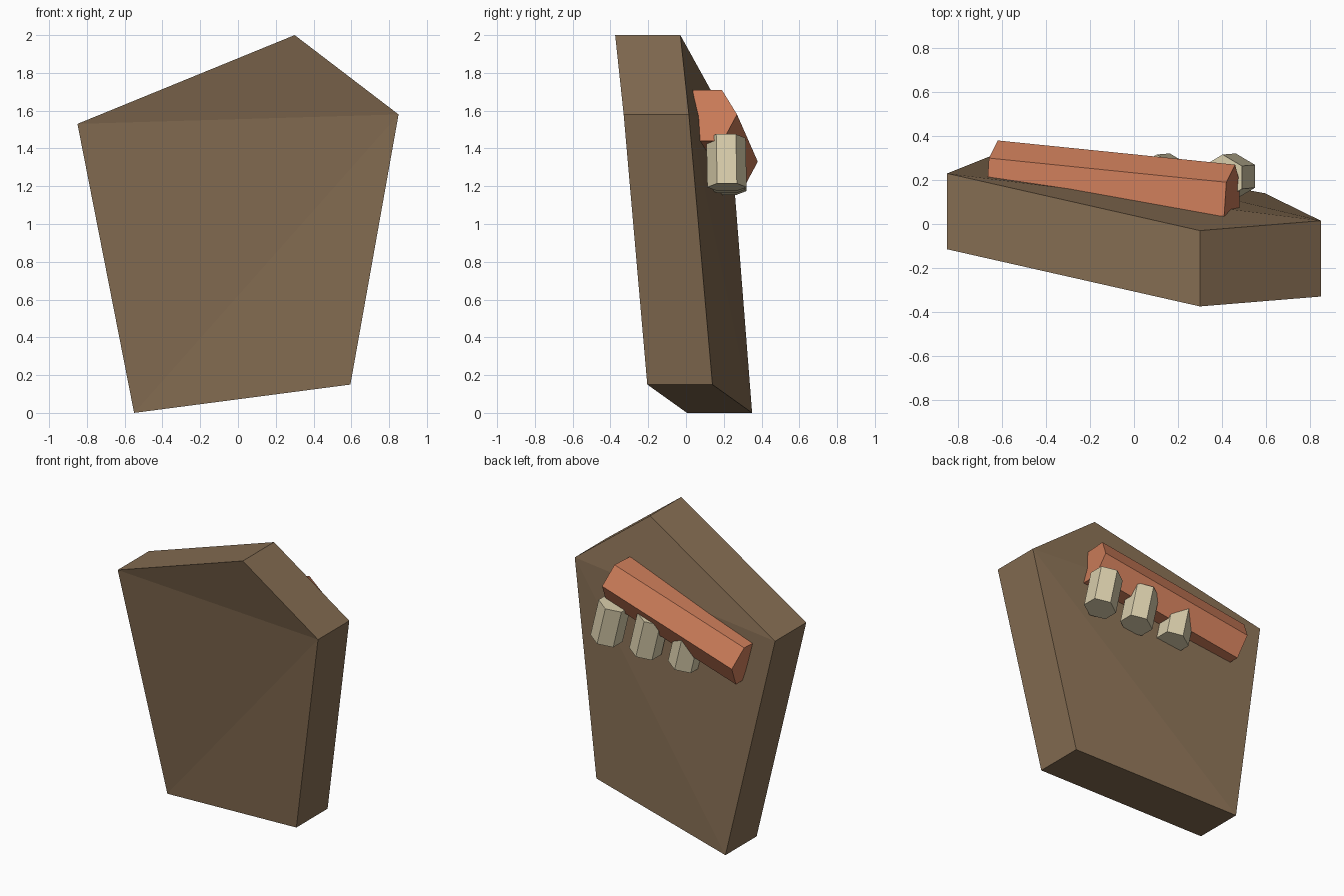
import bpy
import bmesh
import math
from mathutils import Vector, Matrix

default_cube = bpy.data.objects.get("Cube")
if default_cube:
    bpy.data.objects.remove(default_cube, do_unlink=True)


def make_material(name, rgb):
    mat = bpy.data.materials.new(name)
    mat.use_nodes = True
    color = (*rgb, 1.0)
    mat.diffuse_color = color
    mat.node_tree.nodes["Principled BSDF"].inputs["Base Color"].default_value = color
    return mat


def make_prism(name, ring, offset, material, fan_caps=False):
    """Sweep a closed ring of points along an offset and cap both ends."""
    bm = bmesh.new()
    near = [bm.verts.new(p) for p in ring]
    far = [bm.verts.new(Vector(p) + Vector(offset)) for p in ring]
    count = len(ring)
    for i in range(count):
        j = (i + 1) % count
        bm.faces.new((near[i], near[j], far[j], far[i]))
    for cap in (near, far):
        if fan_caps:
            for i in range(1, count - 1):
                bm.faces.new((cap[0], cap[i], cap[i + 1]))
        else:
            bm.faces.new(cap)
    bmesh.ops.recalc_face_normals(bm, faces=bm.faces[:])
    mesh = bpy.data.meshes.new(name)
    bm.to_mesh(mesh)
    bm.free()
    mesh.materials.append(material)
    obj = bpy.data.objects.new(name, mesh)
    bpy.context.collection.objects.link(obj)
    return obj


brown = make_material("earth brown", (0.235, 0.153, 0.085))
orange = make_material("burnt orange", (0.61, 0.205, 0.102))
cream = make_material("pale cream", (0.68, 0.60, 0.40))

# Slightly warped five-sided slab, listed around its back face
slab_back = [
    (0.85, 0.015, 1.58),
    (0.30, -0.03, 2.0),
    (-0.85, 0.23, 1.53),
    (-0.55, 0.35, 0.0),
    (0.595, 0.14, 0.15),
]
make_prism("slab", slab_back, (0, -0.345, 0), brown, fan_caps=True)

# Sloping six-sided bar across the back
bar_end = [
    (0.41, 0.035, 1.71),
    (0.42, 0.19, 1.71),
    (0.46, 0.27, 1.58),
    (0.48, 0.195, 1.44),
    (0.48, 0.075, 1.44),
    (0.44, 0.06, 1.57),
]
make_prism("bar", bar_end, (-1.08, 0.11, -0.25), orange)

# Three hexagonal pegs hanging below the bar
axis = Vector((-0.06, -0.005, 0.26))
tilt = Matrix.Rotation(math.atan2(axis.x, axis.z), 3, "Y")
for n in range(3):
    base = Vector((0.463 - 0.3 * n, 0.217, 1.195 - 0.01 * n))
    ring = []
    for k in range(6):
        angle = math.radians(30 + 60 * k)
        ring.append(base + tilt @ Vector((0.104 * math.cos(angle), 0.104 * math.sin(angle), 0)))
    make_prism(f"peg_{n + 1}", ring, axis, cream)
